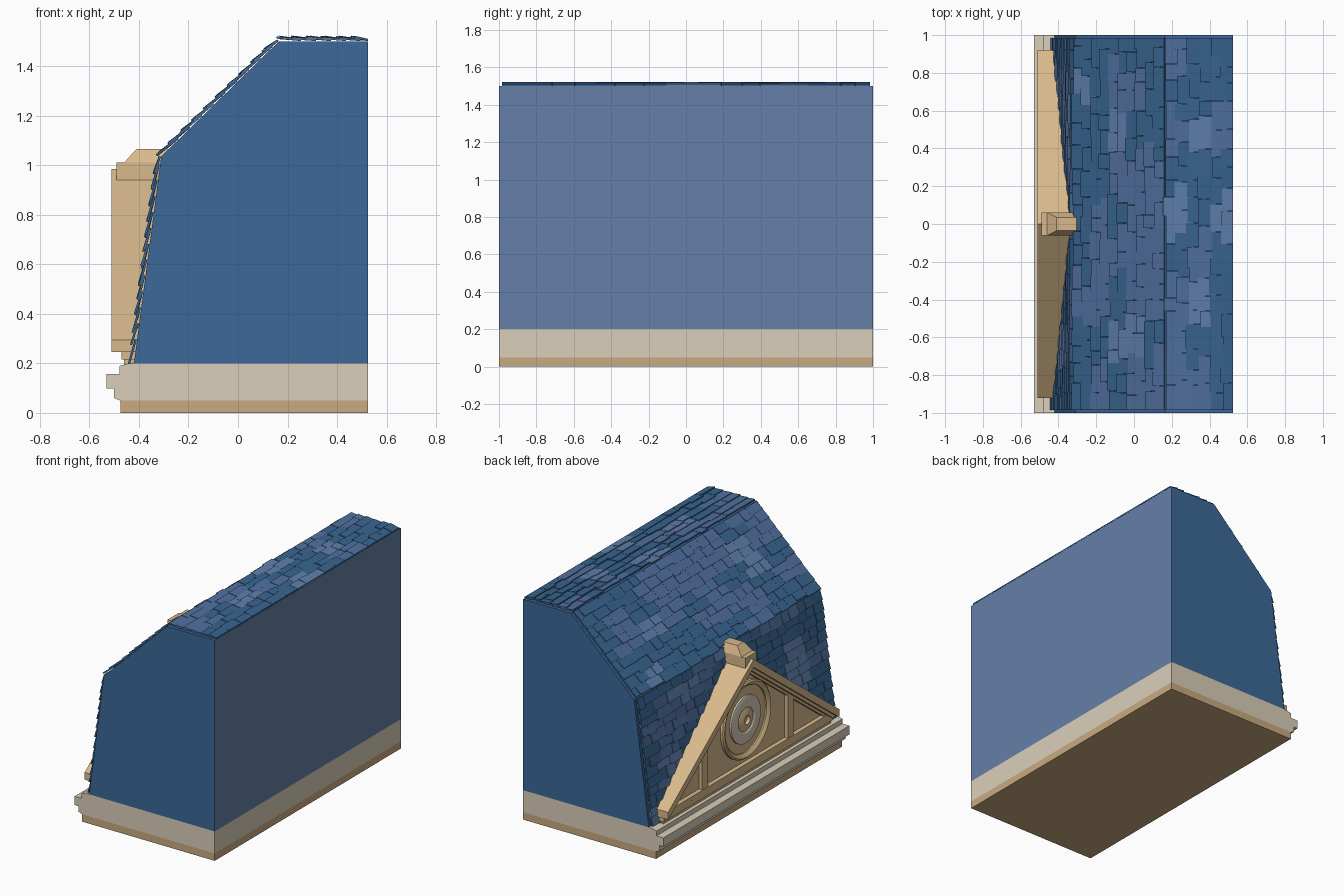
import bpy, bmesh, math, random
from mathutils import Vector

if "Cube" in bpy.data.objects:
    bpy.data.objects.remove(bpy.data.objects["Cube"])

random.seed(7)


def material(name, hexcode):
    m = bpy.data.materials.new(name)
    srgb = [int(hexcode[i:i + 2], 16) / 255 for i in (0, 2, 4)]
    m.diffuse_color = [((c + 0.055) / 1.055) ** 2.4 for c in srgb] + [1]
    m.use_nodes = True
    m.node_tree.nodes["Principled BSDF"].inputs["Base Color"].default_value = m.diffuse_color
    return m


SLATE = material("slate_blue", "3C6898")
GREY_BLUE = material("grey_blue", "6680A8")
SHINGLES = [material("shingle_dark", "38648F"), material("shingle_mid", "50709F"),
            material("shingle_light", "5F80AC")]
TAN = material("tan_stone", "D9BA8C")
TAN_DARK = material("deep_tan_stone", "C9AA80")
CREAM = material("cream_stone", "DACFBA")


def finish(bm, name, mats, smooth=False):
    bmesh.ops.recalc_face_normals(bm, faces=bm.faces)
    me = bpy.data.meshes.new(name)
    bm.to_mesh(me)
    bm.free()
    for m in mats:
        me.materials.append(m)
    ob = bpy.data.objects.new(name, me)
    bpy.context.collection.objects.link(ob)
    if smooth:
        bpy.ops.object.select_all(action='DESELECT')
        ob.select_set(True)
        bpy.context.view_layer.objects.active = ob
        bpy.ops.object.shade_smooth_by_angle(angle=math.radians(30))
    return ob


def loft(bm, a, b, mat=0):
    """Solid between two matching point loops."""
    va, vb = [bm.verts.new(p) for p in a], [bm.verts.new(p) for p in b]
    n = len(va)
    faces = [bm.faces.new(va), bm.faces.new(vb)]
    faces += [bm.faces.new((va[i], va[(i + 1) % n], vb[(i + 1) % n], vb[i])) for i in range(n)]
    for f in faces:
        f.material_index = mat


def extrude_y(name, profile, y0, y1, mats):
    bm = bmesh.new()
    loft(bm, [(x, y0, z) for x, z in profile], [(x, y1, z) for x, z in profile])
    return finish(bm, name, mats)


def extrude_x(name, profiles, x0, x1, mat):
    bm = bmesh.new()
    for p in profiles:
        loft(bm, [(x0, y, z) for y, z in p], [(x1, y, z) for y, z in p])
    return finish(bm, name, [mat])


def both(profile):
    return [profile, [(-y, z) for y, z in profile]]


def lathe(name, profile, cz, mat, seg=32):
    """Closed (radius, x) profile turned about the x axis."""
    bm = bmesh.new()
    rings = []
    for i in range(seg):
        a = 2 * math.pi * i / seg
        rings.append([bm.verts.new((x, r * math.cos(a), cz + r * math.sin(a))) for r, x in profile])
    n = len(profile)
    for i in range(seg):
        p, q = rings[i], rings[(i + 1) % seg]
        for j in range(n):
            k = (j + 1) % n
            bm.faces.new((p[j], p[k], q[k], q[j]))
    bmesh.ops.remove_doubles(bm, verts=bm.verts, dist=1e-5)
    return finish(bm, name, [mat], True)


# Foundation strip and cream cornice
extrude_y("foundation", [(-.475, 0), (.525, 0), (.525, .05), (-.475, .05)], -1, 1, [TAN_DARK])
extrude_y("cornice", [(-.475, .05), (-.5, .06), (-.5, .098), (-.53, .098), (-.53, .157),
                      (-.478, .157), (-.478, .19), (-.44, .2), (.525, .2), (.525, .05)], -1, 1, [CREAM])

# Mansard roof body, with a paler back wall
EAVE, BREAK, RIDGE, END = (-.42, .2), (-.31, 1.035), (.165, 1.5), (.525, 1.5)
body = extrude_y("roof_body", [EAVE, BREAK, RIDGE, END, (.525, .2)], -1, 1, [SLATE, GREY_BLUE])
for poly in body.data.polygons:
    if poly.normal.x > .9:
        poly.material_index = 1


# Overlapping shingles on each roof slope
def shingle_slope(name, p0, p1, rows, lift):
    p0, p1 = Vector((p0[0], 0, p0[1])), Vector((p1[0], 0, p1[1]))
    length = (p1 - p0).length
    d = (p1 - p0) / length
    n = Vector((-d.z, 0, d.x))
    step, thick = length / rows, .009
    bm = bmesh.new()
    patch = {}
    for r in range(rows):
        y = -.985
        while y < .985:
            y2 = min(y + random.uniform(.07, .16), .985)
            if .985 - y2 < .04:
                y2 = .985
            s0 = r * step + random.uniform(-.012, .008)
            s1 = min((r + 1.5) * step, length)
            up = lift + random.uniform(-.003, .003)
            a, b = p0 + d * s0 + n * up, p0 + d * s1 + n * .001
            section = [a, a + n * thick, b + n * thick, b]
            key = (r // 2, int((y + 1) / .22))
            col = patch.setdefault(key, random.choices((0, 1, 2), (5, 4, 2))[0])
            loft(bm, [p + Vector((0, y + .001, 0)) for p in section],
                 [p + Vector((0, y2 - .001, 0)) for p in section], col)
            y = y2
    finish(bm, name, SHINGLES)


shingle_slope("lower_shingles", EAVE, BREAK, 13, .015)
shingle_slope("upper_shingles", BREAK, RIDGE, 10, .011)
shingle_slope("top_shingles", RIDGE, END, 6, .011)

# Pediment dormer: solid gable running back into the roof
extrude_x("gable_body", [[(-.92, .245), (.92, .245), (.92, .295), (0, .985), (-.92, .295)]],
          -.44, -.28, TAN)


# Stepped raking mouldings, deepest at the outside
def rake(t):
    return both([(.92, .245), (.92, .295), (0, .985), (0, .985 - t), ((.74 - t) / .75, .245)])


for label, t, x0, x1 in (("outer", .055, -.51, -.49), ("middle", .08, -.49, -.465),
                         ("inner", .10, -.465, -.44)):
    extrude_x(label + "_rake_moulding", rake(t), x0, x1, TAN)

# Ledge and stepped sill below the gable
for label, x, y, z0, z1 in (("gable_ledge", -.47, .88, .245, .272),
                            ("gable_sill", -.47, .91, .215, .245),
                            ("gable_sill_base", -.46, .9, .195, .215)):
    extrude_x(label, [[(-y, z0), (y, z0), (y, z1), (-y, z1)]], x, -.4, TAN)

# Upright posts, cut to the slope of the rake
extrude_x("gable_posts", both([(.43, .26), (.49, .26), (.49, .55), (.43, .595)]), -.465, -.44, TAN)

# Round medallion: outer moulding, cream ring and centre boss
CZ = .56
lathe("medallion_frame", [(.26, -.435), (.26, -.458), (.25, -.466), (.235, -.46), (.225, -.45), (.225, -.435)], CZ, TAN)
lathe("medallion_ring", [(.16, -.435), (.16, -.452), (.15, -.456), (.09, -.456), (.08, -.45), (.08, -.435)], CZ, CREAM)
lathe("medallion_boss", [(.08, -.435), (.08, -.448), (.055, -.458), (.03, -.462), (.03, -.435)], CZ, TAN)

# Ridge cap: block with a tapered top
extrude_x("ridge_block", [[(-.06, .92), (.06, .92), (.06, 1.01), (-.06, 1.01)]], -.49, -.28, TAN)
bm = bmesh.new()
loft(bm, [(-.46, -.06, 1.01), (-.46, .06, 1.01), (-.275, .06, 1.01), (-.275, -.06, 1.01)],
     [(-.41, -.035, 1.065), (-.41, .035, 1.065), (-.275, .035, 1.065), (-.275, -.035, 1.065)])
finish(bm, "ridge_cap", [TAN])
